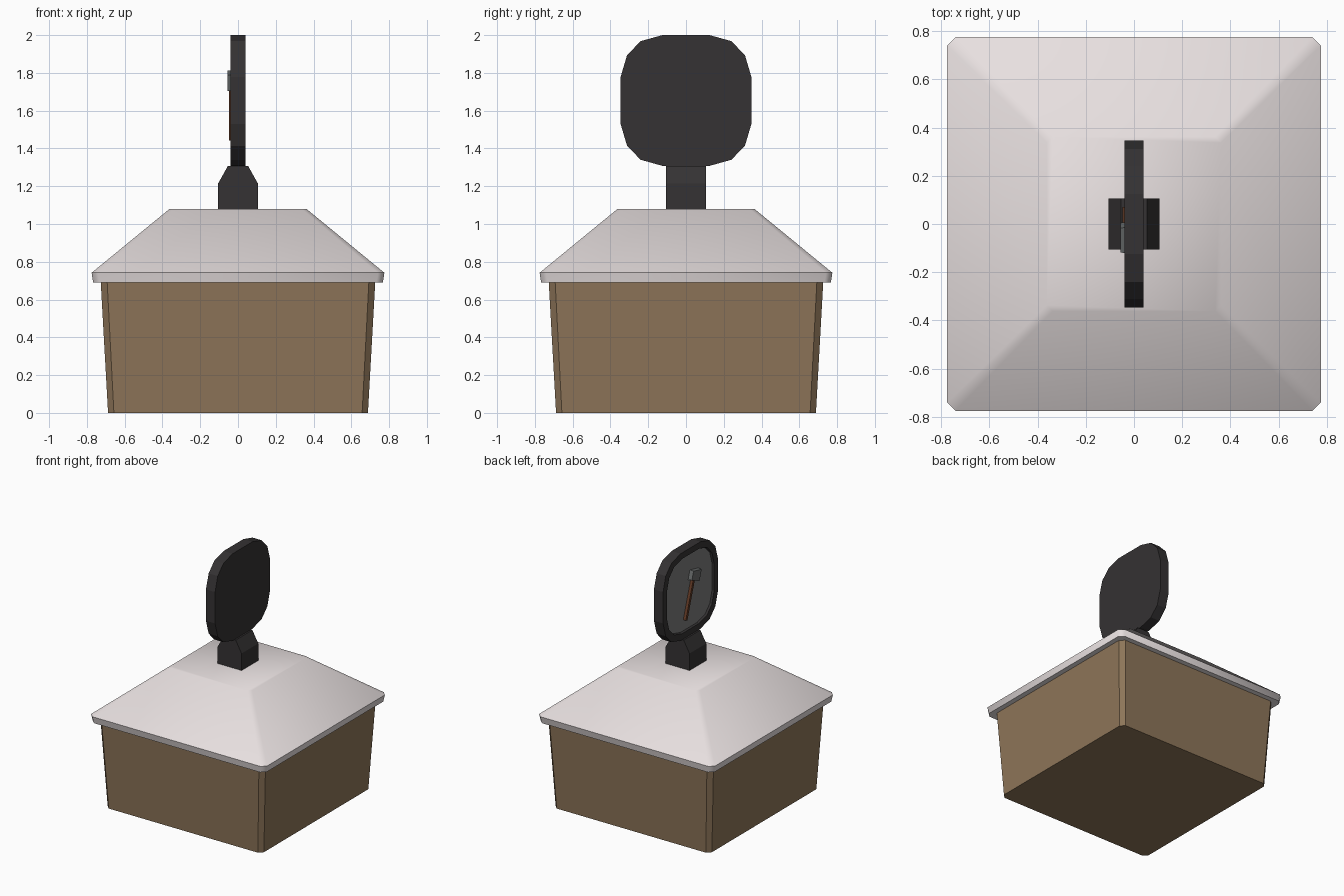
import bpy, bmesh, math
from mathutils import Matrix, Vector

if "Cube" in bpy.data.objects:
    bpy.data.objects.remove(bpy.data.objects["Cube"])


def material(name, rgb):
    m = bpy.data.materials.new(name)
    m.diffuse_color = (*rgb, 1)
    m.use_nodes = True
    m.node_tree.nodes["Principled BSDF"].inputs["Base Color"].default_value = m.diffuse_color
    return m


WOOD = material("tan_wall", (0.27, 0.18, 0.10))
ROOF = material("pale_roof", (0.80, 0.74, 0.74))
DARK = material("dark_metal", (0.035, 0.032, 0.033))
PANEL = material("grey_panel", (0.20, 0.20, 0.20))
STEEL = material("steel", (0.14, 0.15, 0.15))
HANDLE = material("brown_handle", (0.13, 0.045, 0.02))


def loft(name, rings, mats):
    """Join equal-length rings of points with quads and cap both ends."""
    bm = bmesh.new()
    loops = [[bm.verts.new(p) for p in ring] for ring in rings]
    n = len(loops[0])
    for a, b in zip(loops, loops[1:]):
        for i in range(n):
            j = (i + 1) % n
            bm.faces.new((a[i], a[j], b[j], b[i]))
    bm.faces.new(loops[0])
    last = bm.faces.new(loops[-1])
    last.material_index = len(mats) - 1
    bmesh.ops.recalc_face_normals(bm, faces=bm.faces)
    me = bpy.data.meshes.new(name)
    bm.to_mesh(me)
    bm.free()
    for m in mats:
        me.materials.append(m)
    ob = bpy.data.objects.new(name, me)
    bpy.context.collection.objects.link(ob)
    return ob


def chamfered_square(h, c, z):
    k = h - c
    return [(h, -k, z), (h, k, z), (k, h, z), (-k, h, z),
            (-h, k, z), (-h, -k, z), (-k, -h, z), (k, -h, z)]


def rectangle(hx, hy, z):
    return [(hx, -hy, z), (hx, hy, z), (-hx, hy, z), (-hx, -hy, z)]


# Tapered walls with chamfered corners
loft("walls", [chamfered_square(0.688, 0.031, 0),
               chamfered_square(0.727, 0.034, 0.70)], [WOOD])

# Roof: thin eave band, hipped slope, flat top
roof = loft("roof", [chamfered_square(0.767, 0.035, 0.69),
                     chamfered_square(0.775, 0.034, 0.742),
                     chamfered_square(0.362, 0.025, 1.08)], [ROOF])
bpy.context.view_layer.objects.active = roof
roof.select_set(True)
bpy.ops.object.shade_smooth_by_angle(angle=math.radians(50))

# Sign pedestal
loft("sign_pedestal", [rectangle(0.105, 0.105, 1.075), rectangle(0.105, 0.105, 1.215),
                       rectangle(0.053, 0.105, 1.308)], [DARK])

# Sixteen-sided sign board with a recessed panel on the -x side
CZ = 1.654
quarter = [(0.346, 0.125), (0.312, 0.24), (0.24, 0.314), (0.125, 0.346)]
outline = (quarter + [(-y, z) for y, z in quarter[::-1]]
           + [(-y, -z) for y, z in quarter] + [(y, -z) for y, z in quarter[::-1]])


def sign_ring(x, s):
    return [(x, y * s, CZ + z * s) for y, z in outline]


loft("sign_board", [sign_ring(0.04, 1), sign_ring(-0.04, 1),
                    sign_ring(-0.04, 0.86), sign_ring(-0.022, 0.84)], [DARK])
loft("sign_panel", [sign_ring(-0.015, 0.845), sign_ring(-0.025, 0.845)], [PANEL])

# Axe emblem, leaning so its head points towards -y
lean = Matrix.Translation(Vector((0, 0.06, 1.445))) @ Matrix.Rotation(math.radians(18), 4, 'X')


def emblem(name, pts, x_front, mat, front_scale=1.0):
    cy = sum(p[0] for p in pts) / len(pts)
    cz = sum(p[1] for p in pts) / len(pts)
    back = [(-0.02, y, z) for y, z in pts]
    front = [(x_front, cy + (y - cy) * front_scale, cz + (z - cz) * front_scale)
             for y, z in pts]
    ob = loft(name, [back, front], [mat])
    ob.data.transform(lean)
    return ob


emblem("axe_handle", [(-0.011, 0), (0.011, 0), (0.011, 0.31), (-0.011, 0.31)], -0.047, HANDLE)
emblem("axe_head", [(-0.068, 0.29), (0.045, 0.30), (0.045, 0.375), (-0.068, 0.385)],
       -0.055, STEEL, 0.92)
